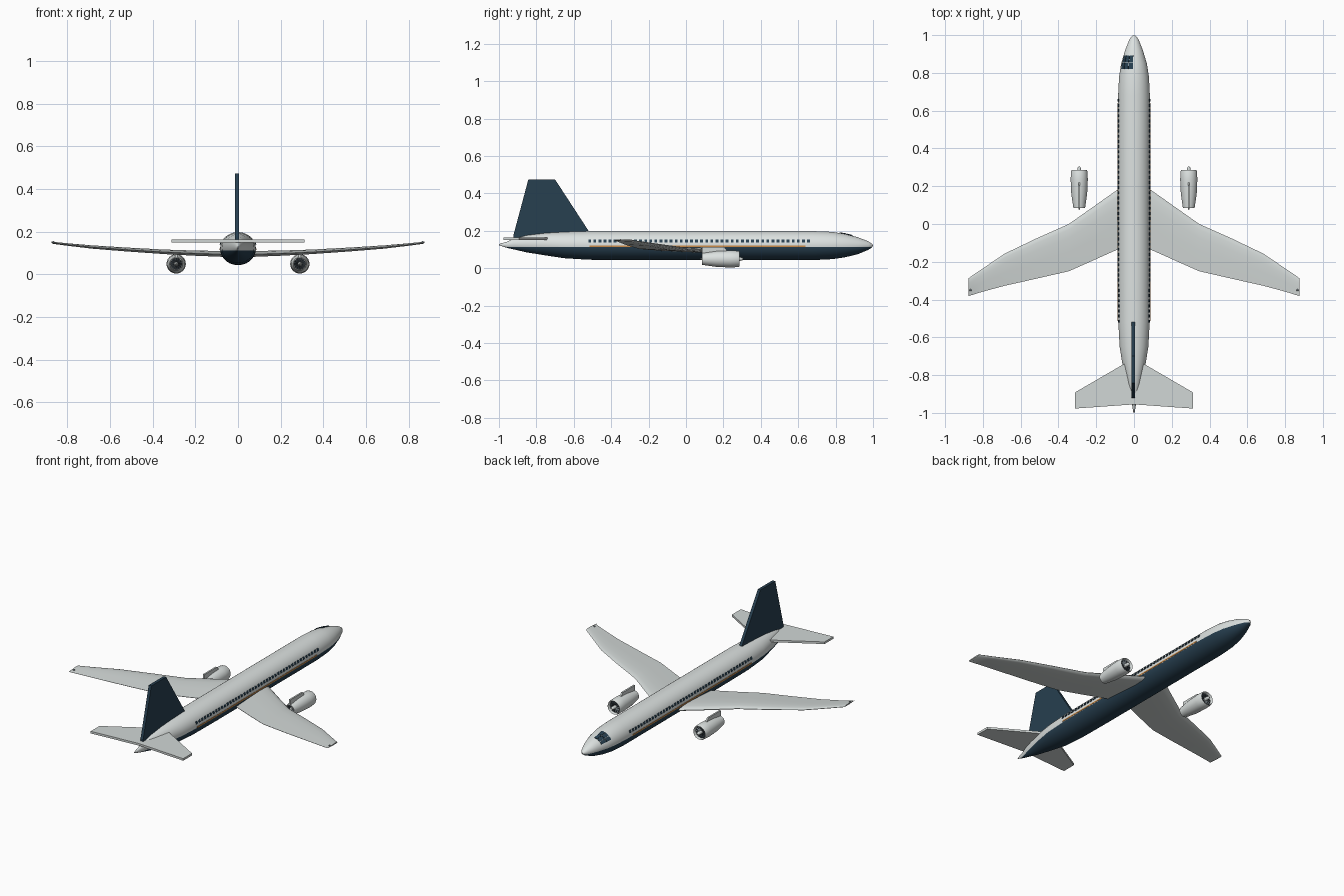
import bpy, bmesh, math
from mathutils import Vector

if "Cube" in bpy.data.objects:
    bpy.data.objects.remove(bpy.data.objects["Cube"])


def material(name, rgb):
    m = bpy.data.materials.new(name)
    m.diffuse_color = (*rgb, 1)
    m.use_nodes = True
    m.node_tree.nodes["Principled BSDF"].inputs["Base Color"].default_value = m.diffuse_color
    return m


WHITE = material("white paint", (0.72, 0.76, 0.75))
GREY = material("wing grey", (0.64, 0.68, 0.67))
NAVY = material("navy paint", (0.02, 0.05, 0.08))
ORANGE = material("orange stripe", (0.62, 0.27, 0.07))
STEEL = material("fan steel", (0.16, 0.19, 0.21))
DARK = material("dark metal", (0.025, 0.035, 0.045))


def finish(name, bm, mats, mirror=False, smooth=None, solid=0, recalc=True):
    if recalc:
        bmesh.ops.recalc_face_normals(bm, faces=bm.faces)
    me = bpy.data.meshes.new(name)
    bm.to_mesh(me)
    bm.free()
    ob = bpy.data.objects.new(name, me)
    bpy.context.collection.objects.link(ob)
    for m in mats:
        me.materials.append(m)
    if smooth:
        bpy.ops.object.select_all(action='DESELECT')
        bpy.context.view_layer.objects.active = ob
        ob.select_set(True)
        bpy.ops.object.shade_smooth_by_angle(angle=math.radians(smooth))
    if solid:
        s = ob.modifiers.new("thickness", 'SOLIDIFY')
        s.thickness, s.offset = solid, 0
    if mirror:
        ob.modifiers.new("mirror", 'MIRROR').use_mirror_merge = False
    return ob


def loft(bm, rings, cap=True, loop=False):
    """Bridge rings of points that all have the same count."""
    vs = [[bm.verts.new(p) for p in r] for r in rings]
    n = len(vs[0])
    pairs = list(zip(vs, vs[1:])) + ([(vs[-1], vs[0])] if loop else [])
    for a, b in pairs:
        for i in range(n):
            j = (i + 1) % n
            bm.faces.new((a[i], a[j], b[j], b[i]))
    if cap and not loop:
        bm.faces.new(vs[0])
        bm.faces.new(vs[-1])


def prism(bm, outline, offset):
    """Extrude a flat outline along an offset vector."""
    loft(bm, [[Vector(p) for p in outline], [Vector(p) + Vector(offset) for p in outline]])


# Fuselage stations: y, half width, top z, bottom z
BODY = [(-1, .003, .129, .122), (-.955, .011, .142, .108), (-.92, .020, .158, .100),
        (-.85, .038, .176, .084), (-.75, .060, .188, .068), (-.65, .076, .194, .053),
        (-.52, .083, .198, .045), (-.3, .084, .198, .043), (.2, .084, .198, .043),
        (.68, .084, .198, .043), (.78, .079, .194, .048), (.85, .068, .183, .058),
        (.92, .047, .165, .075), (.975, .025, .143, .098), (.992, .013, .132, .109),
        (1, .003, .123, .119)]


def hull(y, a, off=0.0):
    """Point on the fuselage at station y, angle a from the top towards +x."""
    for p, q in zip(BODY, BODY[1:]):
        if y <= q[0]:
            break
    t = (y - p[0]) / (q[0] - p[0])
    w, top, bot = (p[k] + t * (q[k] - p[k]) for k in (1, 2, 3))
    return Vector(((w + off) * math.sin(a), y,
                   (top + bot) / 2 + ((top - bot) / 2 + off) * math.cos(a)))


def patch(bm, y0, y1, a0, a1, n=1, off=.0025):
    """Plate that follows the fuselage skin."""
    g = [[bm.verts.new(hull(y0 + (y1 - y0) * i / n, math.radians(a0 + (a1 - a0) * j / 2), off))
          for j in range(3)] for i in range(n + 1)]
    for i in range(n):
        for j in range(2):
            bm.faces.new((g[i][j], g[i][j + 1], g[i + 1][j + 1], g[i + 1][j]))


# Fuselage, navy below the paint line
bm = bmesh.new()
loft(bm, [[hull(s[0], 2 * math.pi * i / 40) for i in range(40)] for s in BODY])
LINE = .112
bmesh.ops.bisect_plane(bm, geom=bm.verts[:] + bm.edges[:] + bm.faces[:],
                       plane_co=(0, 0, LINE), plane_no=(0, 0, 1))
for f in bm.faces:
    f.material_index = int(f.calc_center_median().z < LINE)
finish("fuselage", bm, [WHITE, NAVY], smooth=40)

# Side stripe
bm = bmesh.new()
patch(bm, -.515, .64, 90, 95.5, 24, .002)
finish("side_stripe", bm, [ORANGE], mirror=True, solid=.002)

# Passenger windows
bm = bmesh.new()
COUNT = 44
for i in range(COUNT):
    y = -.515 + 1.17 * i / (COUNT - 1)
    patch(bm, y - .0075, y + .0075, 67, 78)
finish("passenger_windows", bm, [NAVY], mirror=True, solid=.003)

# Cockpit panes, two along the nose by three around it
bm = bmesh.new()
for i in range(2):
    for j in range(3):
        y, a = .82 + i * .037, -4 - j * 20
        patch(bm, y, y + .034, a, a - 18, 3, .003)
finish("cockpit_windows", bm, [NAVY], solid=.003)

# Main wings: x, leading y, trailing y, mid z, thickness
FOIL = [(0, 0), (.03, .28), (.12, .46), (.3, .55), (.6, .36), (1, .04),
        (1, -.04), (.6, -.26), (.3, -.42), (.12, -.38), (.03, -.25)]
WING = [(.03, .22, -.11, .093, .028), (.08, .187, -.132, .094, .028),
        (.21, .095, -.19, .098, .025), (.345, 0, -.25, .104, .022),
        (.52, -.078, -.29, .115, .019), (.685, -.157, -.327, .127, .016),
        (.80, -.235, -.358, .139, .012), (.868, -.281, -.379, .147, .010),
        (.876, -.288, -.383, .151, .008)]
bm = bmesh.new()
loft(bm, [[(x, le + (te - le) * c, z + t * h) for c, h in FOIL] for x, le, te, z, t in WING])
finish("main_wing", bm, [GREY], mirror=True, smooth=40)

# Wing tip lights
bm = bmesh.new()
bmesh.ops.create_uvsphere(bm, u_segments=10, v_segments=6, radius=.006)
bmesh.ops.translate(bm, verts=bm.verts, vec=(.866, -.35, .150))
finish("wing_tip_light", bm, [STEEL], mirror=True, smooth=60)

# Tail fin
bm = bmesh.new()
prism(bm, [(-.014, -.922, .150), (-.014, -.922, .178), (-.014, -.843, .474),
           (-.014, -.70, .474), (-.014, -.52, .198), (-.014, -.56, .170)], (.018, 0, 0))
finish("tail_fin", bm, [NAVY])

# Tailplanes
bm = bmesh.new()
prism(bm, [(0, -.71, .150), (.313, -.892, .150), (.313, -.977, .150), (0, -.955, .150)],
      (0, 0, .013))
finish("tailplane", bm, [GREY], mirror=True)

# Engines
EX, EZ = .29, .049


def ring(y, r, n=24):
    return [(EX + r * math.cos(2 * math.pi * i / n), y, EZ + r * math.sin(2 * math.pi * i / n))
            for i in range(n)]


bm = bmesh.new()
loft(bm, [ring(*p) for p in [(.286, .040), (.278, .0435), (.235, .0455), (.16, .042), (.085, .031),
                             (.085, .027), (.16, .036), (.278, .037)]], loop=True)
finish("engine_nacelle", bm, [WHITE], mirror=True, smooth=40)

bm = bmesh.new()
loft(bm, [ring(.105, .0305), ring(.266, .0375)])
finish("engine_core", bm, [DARK], mirror=True, smooth=40)

# Fan blades at the intake and the exhaust
bm = bmesh.new()
for y, reach in ((.270, .036), (.100, .028)):
    for k in range(12):
        a = 2 * math.pi * k / 12
        corners = [(.006, -.12, -.003), (reach, -.09, -.003), (reach, .09, .003), (.006, .12, .003)]
        bm.faces.new([bm.verts.new((EX + r * math.cos(a + d), y + dy, EZ + r * math.sin(a + d)))
                      for r, d, dy in corners])
finish("fan_blades", bm, [STEEL], mirror=True, solid=.001)

bm = bmesh.new()
loft(bm, [ring(*p, 16) for p in [(.075, .002), (.105, .010), (.262, .010), (.290, .010),
                                 (.301, .007), (.306, .002)]])
finish("engine_spinner", bm, [GREY], mirror=True, smooth=40)

# Engine pylons
bm = bmesh.new()
prism(bm, [(EX - .005, .085, .076), (EX - .005, .085, .112), (EX - .005, .205, .112),
           (EX - .005, .222, .090)], (.010, 0, 0))
finish("engine_pylon", bm, [GREY], mirror=True)
